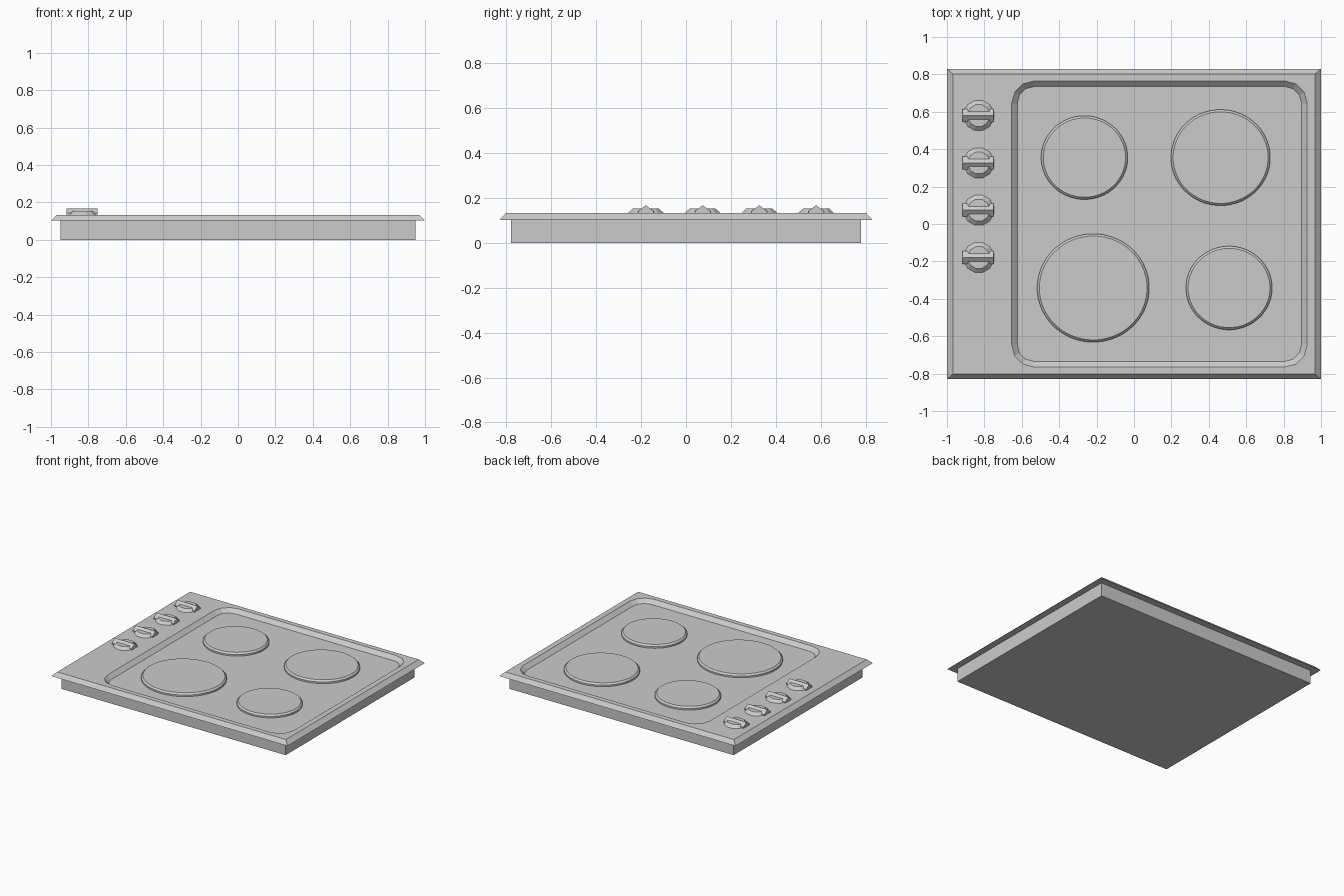
import bpy, bmesh
from math import cos, sin, pi

cube = bpy.data.objects.get("Cube")
if cube:
    bpy.data.objects.remove(cube, do_unlink=True)

# One brushed metal grey for everything
metal = bpy.data.materials.new("metal_grey")
metal.use_nodes = True
grey = (0.6, 0.6, 0.6, 1)
metal.diffuse_color = grey
metal.node_tree.nodes["Principled BSDF"].inputs["Base Color"].default_value = grey

RIM_Z, TOP_Z, TRAY_Z = 0.105, 0.133, 0.105


def finish(name, bm):
    bmesh.ops.recalc_face_normals(bm, faces=bm.faces)
    mesh = bpy.data.meshes.new(name)
    bm.to_mesh(mesh)
    bm.free()
    mesh.materials.append(metal)
    obj = bpy.data.objects.new(name, mesh)
    bpy.context.collection.objects.link(obj)
    return obj


def ring(bm, points, z):
    return [bm.verts.new((x, y, z)) for x, y in points]


def bridge(bm, a, b):
    n = len(a)
    for i in range(n):
        bm.faces.new((a[i], a[(i + 1) % n], b[(i + 1) % n], b[i]))


def rectangle(hx, hy):
    return [(-hx, -hy), (hx, -hy), (hx, hy), (-hx, hy)]


def rounded(cx, hx, hy, r, steps=3):
    """Rectangle outline with coarse rounded corners."""
    pts = []
    for q, (sx, sy) in enumerate([(1, 1), (-1, 1), (-1, -1), (1, -1)]):
        for i in range(steps + 1):
            a = (q + i / steps) * pi / 2
            pts.append((cx + sx * (hx - r) + r * cos(a), sy * (hy - r) + r * sin(a)))
    return pts


def ellipse(cx, cy, rx, ry, n):
    return [(cx + rx * cos(2 * pi * (i + 0.5) / n), cy + ry * sin(2 * pi * (i + 0.5) / n))
            for i in range(n)]


def stack(name, layers):
    """Closed solid from (outline, height) layers."""
    bm = bmesh.new()
    rings = [ring(bm, pts, z) for pts, z in layers]
    for a, b in zip(rings, rings[1:]):
        bridge(bm, a, b)
    bm.faces.new(rings[0])
    bm.faces.new(rings[-1])
    return finish(name, bm)


# Box under the worktop
stack("lower_box", [(rectangle(0.95, 0.78), 0), (rectangle(0.95, 0.78), RIM_Z - 0.002)])

# Bevelled top plate with the sunken tray
bm = bmesh.new()
edge = ring(bm, rectangle(1, 0.83), RIM_Z - 0.002)
rim = ring(bm, rectangle(0.968, 0.803), TOP_Z)
lip = ring(bm, rounded(0.136, 0.79, 0.765, 0.12), TOP_Z)
floor = ring(bm, rounded(0.136, 0.76, 0.735, 0.09), TRAY_Z)
bm.faces.new(edge)
bridge(bm, edge, rim)
bridge(bm, lip, floor)
bm.faces.new(floor)
border = [bm.edges.get((r[i - 1], r[i])) for r in (rim, lip) for i in range(len(r))]
bmesh.ops.triangle_fill(bm, use_beauty=True, edges=border)
finish("top_plate", bm)

# Hotplates: centre and radii
hotplates = {
    "back_right_hotplate": (-0.265, 0.355, 0.232, 0.224),
    "back_left_hotplate": (0.463, 0.355, 0.266, 0.257),
    "front_right_hotplate": (-0.218, -0.342, 0.3, 0.29),
    "front_left_hotplate": (0.508, -0.342, 0.231, 0.224),
}
for name, (x, y, rx, ry) in hotplates.items():
    base = ellipse(x, y, rx, ry, 48)
    top = ellipse(x, y, rx - 0.012, ry - 0.012, 48)
    stack(name, [(base, TRAY_Z), (base, TRAY_Z + 0.012), (top, TRAY_Z + 0.024)])

# Control knobs: tapered disc with a ridged grip
for i in range(4):
    x, y = -0.83, 0.58 - 0.253 * i
    stack(f"knob_disc_{i + 1}", [(ellipse(x, y, 0.083, 0.083, 12), TOP_Z),
                                 (ellipse(x, y, 0.06, 0.06, 12), 0.153)])
    bm = bmesh.new()
    profile = [(-0.035, TOP_Z), (0.035, TOP_Z), (0.035, 0.142), (0, 0.168), (-0.035, 0.142)]
    ends = [[bm.verts.new((ex, y + dy, z)) for dy, z in profile] for ex in (-0.918, -0.75)]
    bridge(bm, *ends)
    for end in ends:
        bm.faces.new(end)
    finish(f"knob_grip_{i + 1}", bm)
